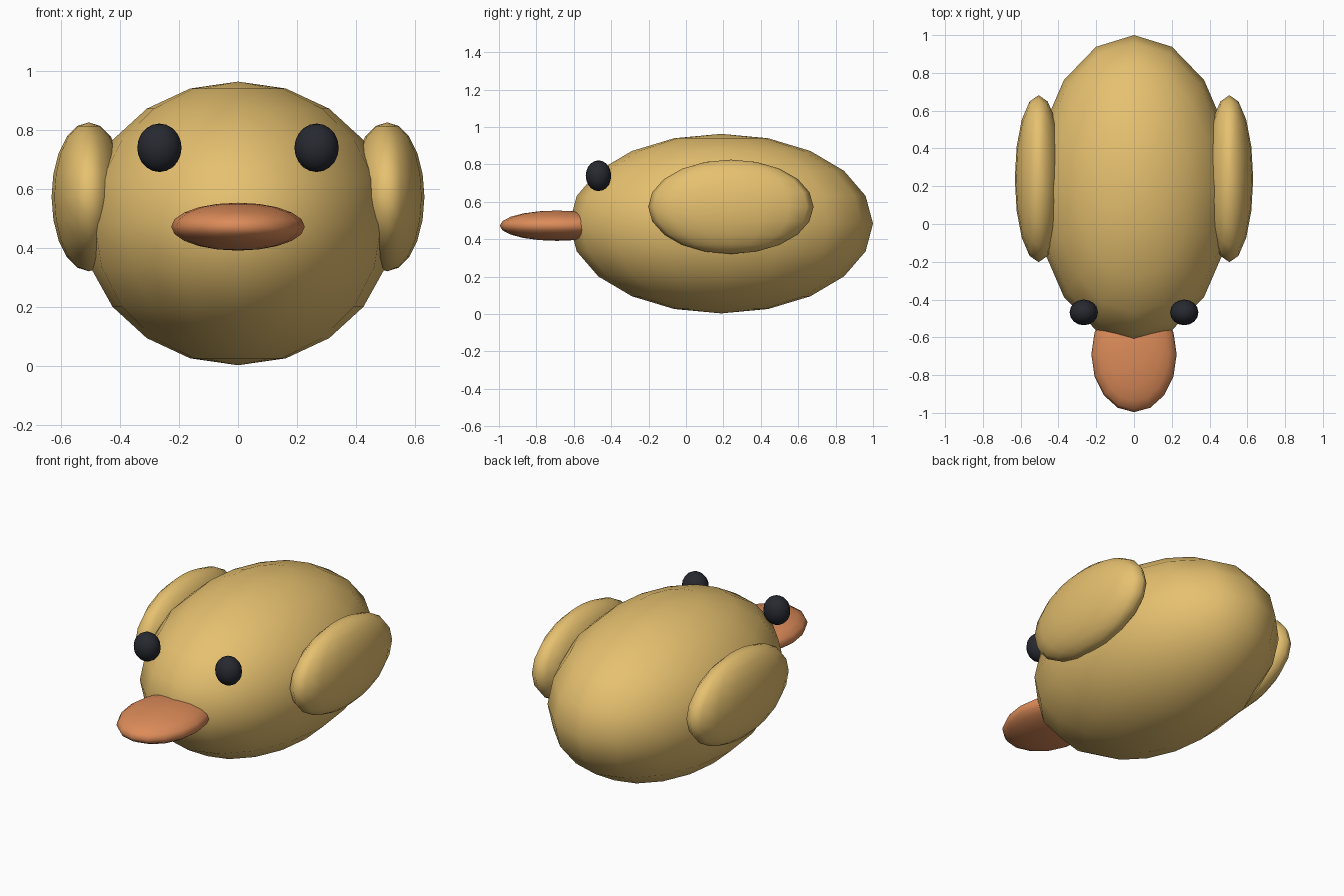
import bpy

if "Cube" in bpy.data.objects:
    bpy.data.objects.remove(bpy.data.objects["Cube"])


def material(name, rgb):
    m = bpy.data.materials.new(name)
    m.diffuse_color = (*rgb, 1)
    m.use_nodes = True
    m.node_tree.nodes["Principled BSDF"].inputs["Base Color"].default_value = m.diffuse_color
    return m


YELLOW = material("yellow", (0.79, 0.53, 0.16))
ORANGE = material("orange", (0.72, 0.26, 0.10))
BLACK = material("black", (0.02, 0.022, 0.03))


def ellipsoid(name, center, radii, mat, segments=16, rings=10):
    bpy.ops.mesh.primitive_uv_sphere_add(segments=segments, ring_count=rings,
                                         radius=1, location=center)
    ob = bpy.context.object
    ob.name = name
    ob.scale = radii
    bpy.ops.object.transform_apply(location=False, rotation=False, scale=True)
    bpy.ops.object.shade_smooth()
    ob.data.materials.append(mat)
    return ob


# body and flat bill
ellipsoid("body", (0, 0.188, 0.483), (0.525, 0.812, 0.48), YELLOW)
ellipsoid("beak", (0, -0.69, 0.472), (0.226, 0.306, 0.081), ORANGE)

# mirrored wings and eyes
for side, s in (("left", -1), ("right", 1)):
    ellipsoid(f"{side}_wing", (s * 0.505, 0.24, 0.573), (0.126, 0.442, 0.252), YELLOW)
    ellipsoid(f"{side}_eye", (s * 0.266, -0.468, 0.739), (0.075, 0.068, 0.082), BLACK)
